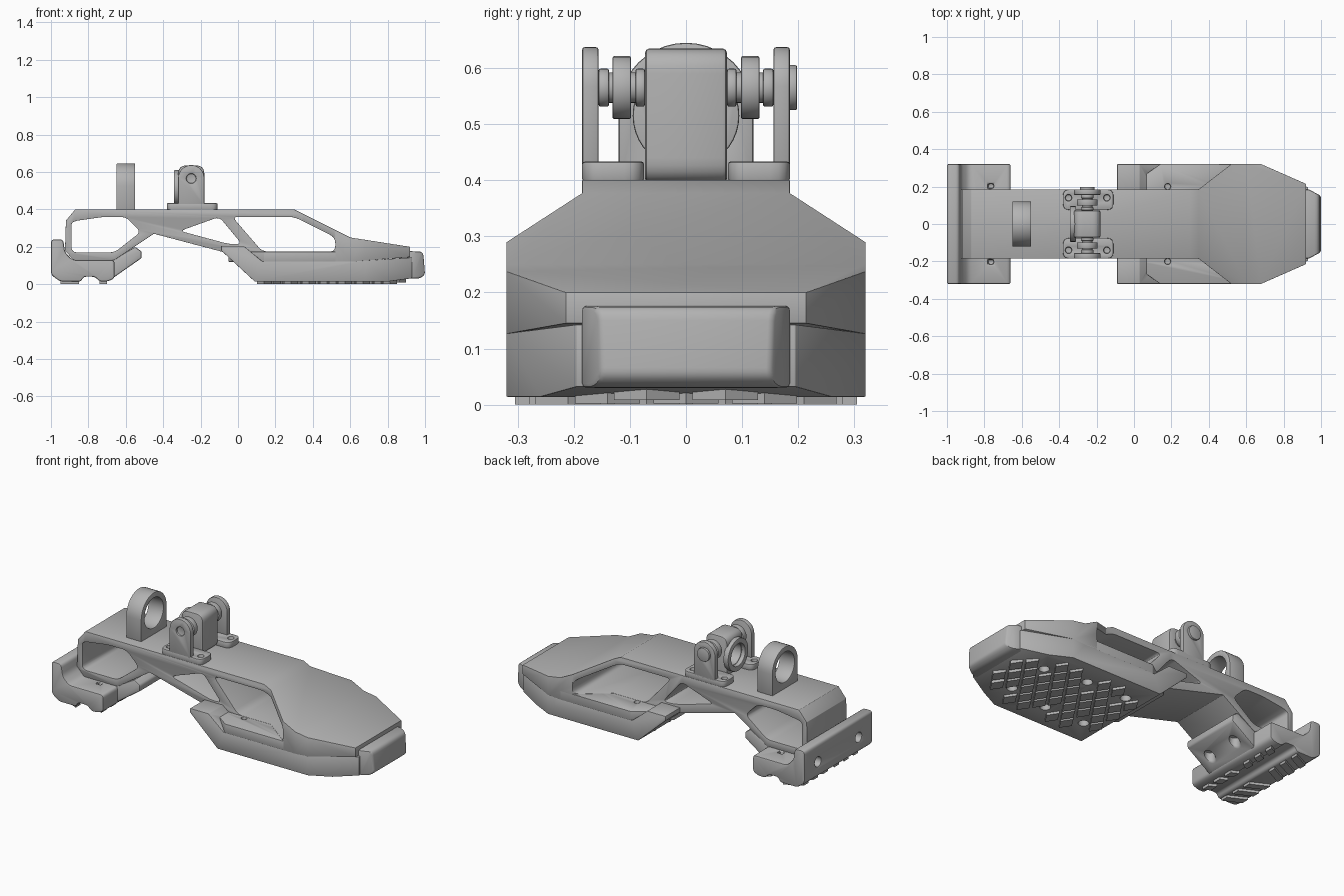
import bpy, bmesh, math
from mathutils import Vector

cube = bpy.data.objects.get("Cube")
if cube:
    bpy.data.objects.remove(cube, do_unlink=True)

grey = bpy.data.materials.new("matte_grey")
grey.use_nodes = True
grey.diffuse_color = (0.45, 0.45, 0.45, 1)
grey.node_tree.nodes["Principled BSDF"].inputs["Base Color"].default_value = (0.45, 0.45, 0.45, 1)


def fillet(pts, r, n=4):
    """Round every corner of a closed outline."""
    out = []
    for i, p in enumerate(pts):
        p, a, b = Vector(p), Vector(pts[i - 1]), Vector(pts[(i + 1) % len(pts)])
        d = min(r, (a - p).length * 0.45, (b - p).length * 0.45)
        s, e = p + (a - p).normalized() * d, p + (b - p).normalized() * d
        for k in range(n + 1):
            t = k / n
            out.append(tuple(s * (1 - t) ** 2 + p * 2 * t * (1 - t) + e * t * t))
    return out


def mirrored(half):
    """Close a half plan (y > 0) across the centre line."""
    return half + [(x, -y) for x, y in reversed(half)]


def prism(name, pts, axis, lo, hi):
    """Extrude a 2D outline along an axis."""
    place = {"x": lambda a, b, h: (h, a, b),
             "y": lambda a, b, h: (a, h, b),
             "z": lambda a, b, h: (a, b, h)}[axis]
    bm = bmesh.new()
    low = [bm.verts.new(place(a, b, lo)) for a, b in pts]
    high = [bm.verts.new(place(a, b, hi)) for a, b in pts]
    bm.faces.new(low)
    bm.faces.new(high)
    for i in range(len(pts)):
        bm.faces.new((low[i - 1], low[i], high[i], high[i - 1]))
    bmesh.ops.recalc_face_normals(bm, faces=bm.faces[:])
    mesh = bpy.data.meshes.new(name)
    bm.to_mesh(mesh)
    bm.free()
    ob = bpy.data.objects.new(name, mesh)
    bpy.context.collection.objects.link(ob)
    mesh.materials.append(grey)
    return ob


def disc(name, axis, centre, r, lo, hi, sides=28):
    """Cylinder along an axis; centre is given in the other two axes."""
    pts = [(centre[0] + r * math.cos(math.tau * i / sides),
            centre[1] + r * math.sin(math.tau * i / sides)) for i in range(sides)]
    return prism(name, pts, axis, lo, hi)


def apply(ob, mod):
    bpy.context.view_layer.objects.active = ob
    bpy.ops.object.modifier_apply(modifier=mod.name)


def cut(ob, *tools, how="DIFFERENCE"):
    for tool in tools:
        m = ob.modifiers.new("cut", "BOOLEAN")
        m.operation, m.solver, m.object = how, "EXACT", tool
        apply(ob, m)
        bpy.data.objects.remove(tool, do_unlink=True)
    return ob


def finish(ob, width=0.008):
    """Soften the edges and shade."""
    if width:
        m = ob.modifiers.new("bevel", "BEVEL")
        m.width, m.segments, m.limit_method = width, 2, "ANGLE"
        m.angle_limit = math.radians(32)
        apply(ob, m)
    bpy.ops.object.select_all(action="DESELECT")
    ob.select_set(True)
    bpy.context.view_layer.objects.active = ob
    bpy.ops.object.shade_smooth_by_angle(angle=math.radians(32))
    return ob


# Arched frame: side profile with windows, trimmed by its plan
arch = prism("foot_frame", [(-0.87, 0.4), (-0.92, 0.34), (-0.925, 0.18), (-0.88, 0.13), (-0.66, 0.13),
                            (-0.45, 0.27), (-0.09, 0.175), (0.1, 0.12), (0.6, 0.12), (0.92, 0.145),
                            (0.92, 0.2), (0.6, 0.25), (0.3, 0.4)], "y", -0.4, 0.4)
windows = [[(-0.89, 0.33), (-0.86, 0.34), (-0.72, 0.36), (-0.6, 0.36), (-0.52, 0.28), (-0.66, 0.17), (-0.89, 0.17)],
           [(-0.31, 0.285), (-0.1, 0.36), (0.02, 0.215), (-0.05, 0.215)],
           [(-0.03, 0.36), (0.3, 0.36), (0.52, 0.25), (0.52, 0.175), (0.13, 0.175)]]
cut(arch, *[prism("window", fillet(w, 0.03), "y", -0.5, 0.5) for w in windows])
cut(arch, prism("plan", mirrored([(-1, 0.185), (0.345, 0.185), (0.52, 0.32), (0.68, 0.32), (0.93, 0.21)]),
                "z", 0, 0.6), how="INTERSECT")
finish(arch)

# Floor plate with its flared rear corners
floor = prism("floor_plate", mirrored([(-0.05, 0.185), (0.14, 0.32), (0.6, 0.32)]), "z", 0.12, 0.174)
cut(floor, *[disc("hole", "z", (x, s * 0.2), 0.016, 0.15, 0.2)
             for x in (0.18, 0.42) for s in (-1, 1)])
finish(floor)

# Front sole
sole = prism("front_sole", [(-0.09, 0.205), (-0.09, 0.18), (0.09, 0.014), (0.8, 0.014), (0.93, 0.032),
                            (0.93, 0.143), (0.6, 0.122), (0.13, 0.122), (0.03, 0.205)], "y", -0.4, 0.4)
cut(sole, prism("plan", mirrored([(-0.2, 0.32), (0.68, 0.32), (0.94, 0.19)]), "z", -0.1, 0.4), how="INTERSECT")
cut(sole, prism("gap", fillet([(-0.2, 0.175), (-0.09, 0.175), (0.1, 0.125), (0.1, 0.4), (-0.2, 0.4)], 0.01),
                "y", -0.18, 0.18))
cut(sole, *[disc("hole", "z", (0.09, s * 0.245), 0.016, 0.12, 0.3) for s in (-1, 1)])
bolt_spots = [(x, s * y) for x, y in ((0.2, 0.17), (0.46, 0.17), (0.72, 0.13)) for s in (-1, 1)]
cut(sole, *[disc("hole", "z", p, 0.028, -0.1, 0.05) for p in bolt_spots])
finish(sole)

# Toe cap
toe = prism("toe_cap", fillet([(0.86, 0.03), (0.97, 0.03), (1.0, 0.05), (0.99, 0.175), (0.86, 0.178)], 0.025),
            "y", -0.3, 0.3)
cut(toe, prism("plan", mirrored([(0.86, 0.185), (0.935, 0.185), (1.01, 0.145)]), "z", 0, 0.3), how="INTERSECT")
finish(toe)


def tread_block(name, x, y, rx, ry, lift=0.0):
    pts = [(x + rx, y), (x, y + ry), (x - rx, y), (x, y - ry)]
    return prism(name, pts, "z", lift, lift + 0.022)


# Staggered lozenge tread
for row in range(16):
    x = 0.14 + row * 0.048
    limit = 0.31 - max(0, x - 0.66) * 0.5
    for col in range(-3, 4):
        y = (col + 0.5 * (row % 2)) * 0.14
        clear = all(math.hypot(x - a, y - b) > 0.05 for a, b in bolt_spots)
        if abs(y) + 0.05 < limit and clear:
            tread_block("sole_tread", x, y, 0.038, 0.058, max(0, x - 0.8) * 0.14)

# Heel pad: wide block, narrow tongue toward the arch
heel = prism("heel_pad", fillet([(-1, 0.24), (-0.935, 0.24), (-0.925, 0.17), (-0.885, 0.13), (-0.66, 0.13),
                                 (-0.66, 0.03), (-0.7, 0.014), (-0.74, 0.014), (-0.765, 0.04), (-0.825, 0.04),
                                 (-0.84, 0.014), (-0.95, 0.014), (-1, 0.05)], 0.02), "y", -0.32, 0.32)
cut(heel, *[disc("hole", "x", (s * 0.19, 0.13), 0.028, -1.1, -0.96) for s in (-1, 1)])
cut(heel, *[prism("slot", [(-0.78, s * 0.19), (-0.75, s * 0.19), (-0.75, s * 0.215), (-0.78, s * 0.215)],
                  "z", 0.08, 0.2) for s in (-1, 1)])
finish(heel)
tongue = prism("heel_tongue", [(-0.7, 0.12), (-0.67, 0.13), (-0.55, 0.2), (-0.515, 0.175),
                               (-0.515, 0.14), (-0.69, 0.018)], "y", -0.185, 0.185)
cut(tongue, *[disc("hole", "z", (-0.6, s * 0.1), 0.028, 0, 0.12) for s in (-1, 1)])
finish(tongue)

# Heel chevron tread
for s in (-1, 1):
    for y in (0.03, 0.12, 0.21):
        bar = [(-0.95, s * y), (-0.95, s * (y + 0.045)), (-0.85, s * (y + 0.095)), (-0.85, s * (y + 0.05))]
        prism("heel_tread", bar, "z", 0, 0.02)
        small = [(-0.74, s * y), (-0.74, s * (y + 0.05)), (-0.7, s * (y + 0.07)), (-0.7, s * (y + 0.02))]
        prism("heel_tread", small, "z", 0, 0.02)


def half_round(centre, r, top, base):
    """Outline with a flat base and a round top."""
    arc = [(centre + r * math.cos(math.pi * i / 20), top - r + r * math.sin(math.pi * i / 20)) for i in range(21)]
    return [(centre + r, base)] + arc + [(centre - r, base)]


# Cable ring behind the ankle
ring = prism("rear_ring", half_round(0, 0.12, 0.645, 0.39), "x", -0.65, -0.55)
cut(ring, disc("bore", "x", (0, 0.525), 0.088, -0.8, -0.4, 40))
finish(ring, 0.004)

# Ankle block with a ring boss on its rear face
block = prism("ankle_block", fillet([(-0.32, 0.395), (-0.32, 0.635), (-0.18, 0.635), (-0.18, 0.395)], 0.045, 6),
              "y", -0.073, 0.073)
cut(block, disc("bore", "x", (0, 0.515), 0.06, -0.4, -0.22, 32))
finish(block)
boss = disc("ankle_ring_boss", "x", (0, 0.515), 0.095, -0.343, -0.31, 40)
cut(boss, disc("bore", "x", (0, 0.515), 0.065, -0.5, -0.2, 32))
finish(boss, 0.004)

# Ankle brackets, axle and washers on each side
AXLE = (-0.25, 0.565)
for s, side in ((-1, "right"), (1, "left")):
    def span(a, b):
        return min(s * a, s * b), max(s * a, s * b)

    plan = [(-0.38, s * 0.075), (-0.11, s * 0.075), (-0.11, s * 0.185), (-0.38, s * 0.185)]
    plate = prism(side + "_bracket_base", fillet(plan, 0.035), "z", 0.398, 0.433)
    cut(plate, *[disc("hole", "z", (x, s * 0.14), 0.017, 0.41, 0.5) for x in (-0.35, -0.145)])
    finish(plate, 0.004)
    lug = prism(side + "_bracket_lug", half_round(-0.25, 0.07, 0.637, 0.42), "y", *span(0.156, 0.185))
    cut(lug, disc("socket", "y", AXLE, 0.026, *span(0.175, 0.3)))
    finish(lug, 0.004)
    finish(disc(side + "_axle", "y", AXLE, 0.027, *span(0.06, 0.17)), 0)
    finish(disc(side + "_washer", "y", AXLE, 0.056, *span(0.098, 0.131)), 0.003)
    for a, b in ((0.073, 0.09), (0.137, 0.156)):
        finish(disc(side + "_collar", "y", AXLE, 0.034, *span(a, b)), 0.004)
finish(disc("axle_bolt_head", "y", AXLE, 0.04, 0.18, 0.198), 0.003)
